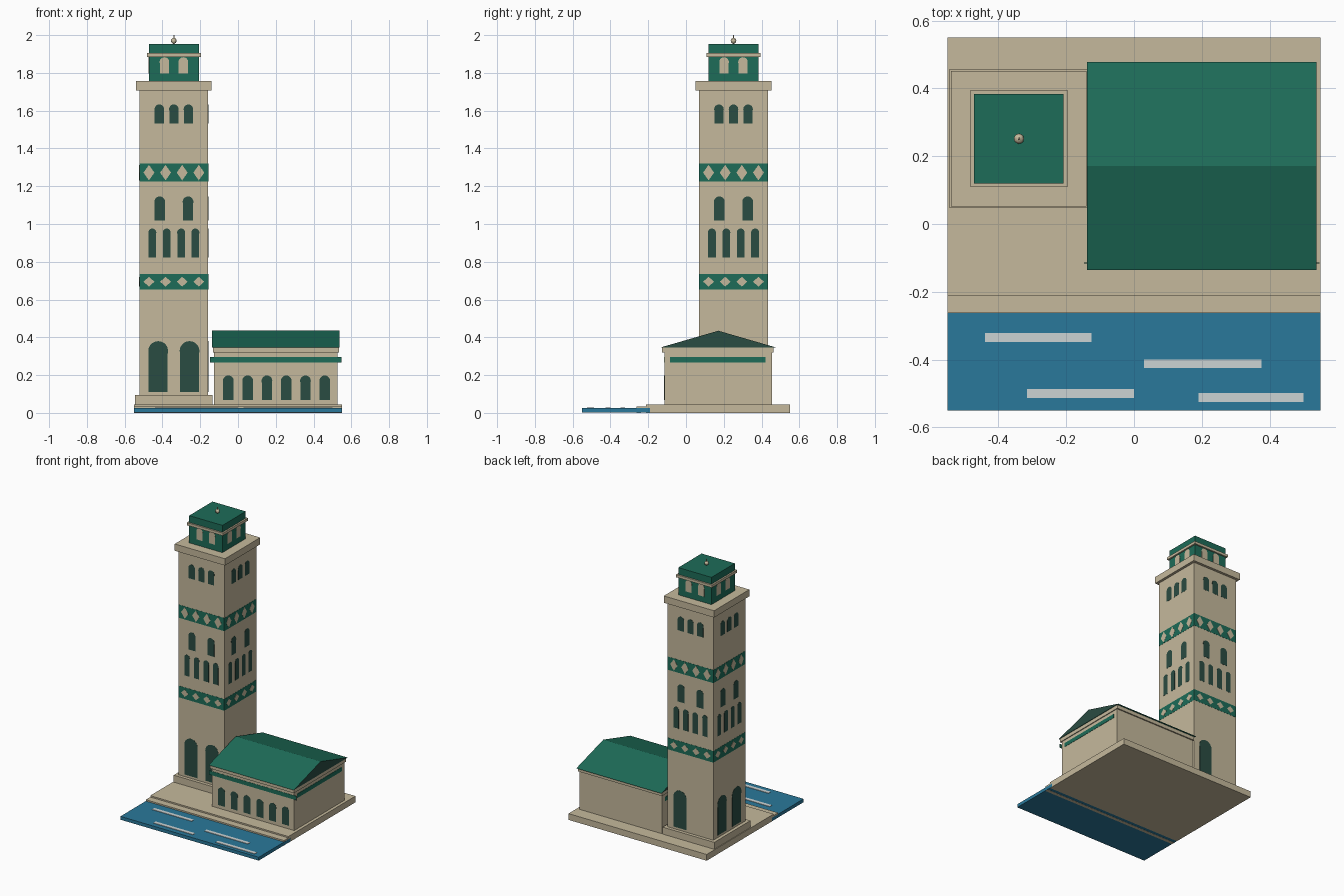
import bpy, bmesh
from math import pi, sin, cos
from mathutils import Matrix, Vector

if "Cube" in bpy.data.objects:
    bpy.data.objects.remove(bpy.data.objects["Cube"])


def material(name, rgb):
    lin = [((c / 255 + 0.055) / 1.055) ** 2.4 for c in rgb] + [1]
    m = bpy.data.materials.new(name)
    m.use_nodes = True
    m.diffuse_color = lin
    bsdf = next(n for n in m.node_tree.nodes if n.type == "BSDF_PRINCIPLED")
    bsdf.inputs["Base Color"].default_value = lin
    return m


STONE = material("sand_stone", (197, 185, 156))
GREEN = material("copper_green", (29, 108, 88))
DARK = material("dark_opening", (42, 76, 66))
WATER = material("water_blue", (42, 121, 155))
FOAM = material("foam_white", (204, 211, 212))


def finish(name, bm, *mats):
    bmesh.ops.recalc_face_normals(bm, faces=bm.faces)
    me = bpy.data.meshes.new(name)
    bm.to_mesh(me)
    bm.free()
    for m in mats:
        me.materials.append(m)
    ob = bpy.data.objects.new(name, me)
    bpy.context.collection.objects.link(ob)
    return ob


def box(name, x, y, z, mat):
    """Box from (min, max) ranges."""
    bm = bmesh.new()
    bmesh.ops.create_cube(bm, size=1)
    for v in bm.verts:
        v.co = [r[0] if c < 0 else r[1] for c, r in zip(v.co, (x, y, z))]
    return finish(name, bm, mat)


def block(name, centre, width, z, mat):
    """Square block about a vertical axis."""
    h = width / 2
    cx, cy = centre
    return box(name, (cx - h, cx + h), (cy - h, cy + h), z, mat)


def arch(u, width, z0, z1):
    """Opening with a round head slightly wider than its jambs."""
    r = width / 2
    start = -0.3
    step = (pi - 2 * start) / 12
    arc = [(u + r * cos(start + step * i), z1 - r + r * sin(start + step * i)) for i in range(13)]
    jamb = r * cos(start)
    return [(u - jamb, z0), (u + jamb, z0)] + arc


def diamond(u, z, w, h):
    return [(u - w, z), (u, z - h), (u + w, z), (u, z + h)]


def strip(width, z0, z1):
    h = width / 2
    return [(-h, z0), (h, z0), (h, z1), (-h, z1)]


def plates(name, outlines, centre, half, mat, sides=range(4), thick=0.001):
    """Thin plates on the chosen sides of a square block, side 0 being the front."""
    bm = bmesh.new()
    for k in sides:
        place = Matrix.Translation((*centre, 0)) @ Matrix.Rotation(k * pi / 2, 4, "Z")
        for pts in outlines:
            verts = [bm.verts.new(place @ Vector((u, -half, z))) for u, z in pts]
            face = bm.faces.new(verts)
            out = bmesh.ops.extrude_face_region(bm, geom=[face])["geom"]
            move = place.to_3x3() @ Vector((0, -thick, 0))
            bmesh.ops.translate(bm, vec=move,
                                verts=[g for g in out if isinstance(g, bmesh.types.BMVert)])
    return finish(name, bm, mat)


# Quay and water
box("quay", (-0.5495, 0.5495), (-0.212, 0.55), (0, 0.045), STONE)
box("quay_step", (-0.5495, 0.5495), (-0.262, -0.2), (0.01, 0.035), STONE)
box("quay_footing", (-0.5495, 0.5495), (-0.262, -0.238), (0, 0.02), STONE)
box("water", (-0.55, 0.55), (-0.55, -0.19), (0.001, 0.025), WATER)
waves = [(-0.44, -0.125, -0.335), (0.03, 0.376, -0.412), (-0.315, 0, -0.5), (0.19, 0.5, -0.512)]
for i, (x0, x1, y) in enumerate(waves):
    box(f"wave_{i + 1}", (x0, x1), (y - 0.013, y + 0.013), (0.024, 0.028), FOAM)

# Tower body
T = (-0.3395, 0.2515)
HALF = 0.1815
block("tower_plinth", T, 0.41, (0.045, 0.095), STONE)
block("tower_shaft", T, 2 * HALF, (0.095, 1.71), STONE)
block("tower_cornice", T, 0.4, (1.708, 1.757), STONE)

# Decorated bands
for name, z0, z1, h in (("lower", 0.653, 0.736, 0.026), ("upper", 1.225, 1.319, 0.041)):
    plates(f"{name}_band", [strip(2 * HALF, z0, z1)], T, HALF, GREEN)
    plates(f"{name}_diamonds",
           [diamond(u, (z0 + z1) / 2, 0.029, h) for u in (-0.132, -0.044, 0.044, 0.132)],
           T, HALF + 0.001, STONE)

# Tower openings
rows = {
    "belfry_windows": ((-0.077, 0, 0.077), 0.051, 1.531, 1.633),
    "middle_windows": ((-0.075, 0.075), 0.057, 1.018, 1.146),
    "gallery_windows": ((-0.114, -0.038, 0.038, 0.114), 0.042, 0.823, 0.976),
}
for name, (us, w, z0, z1) in rows.items():
    plates(name, [arch(u, w, z0, z1) for u in us], T, HALF, DARK)
plates("doors", [arch(u, 0.105, 0.11, 0.38) for u in (-0.083, 0.083)], T, HALF, DARK, (0, 1, 3))
plates("back_door", [arch(-0.083, 0.105, 0.11, 0.38)], T, HALF, DARK, (2,))

# Lantern at the top
block("lantern", T, 0.264, (1.757, 1.89), GREEN)
plates("lantern_windows", [arch(u, 0.051, 1.798, 1.883) for u in (-0.05, 0.05)], T, 0.132, STONE)
block("lantern_ring", T, 0.286, (1.885, 1.904), STONE)
block("lantern_cap", T, 0.264, (1.904, 1.953), GREEN)

# Finial
bm = bmesh.new()
bmesh.ops.create_uvsphere(bm, u_segments=12, v_segments=8, radius=0.015,
                          matrix=Matrix.Translation((*T, 1.97)))
bmesh.ops.create_cone(bm, segments=8, radius1=0.004, radius2=0.003, depth=0.05, cap_ends=True,
                      matrix=Matrix.Translation((*T, 1.975)))
finish("finial", bm, STONE)

# Hall walls, cornice and bands
box("hall_walls", (-0.127, 0.528), (-0.115, 0.455), (0.045, 0.325), STONE)
box("hall_cornice", (-0.133, 0.534), (-0.128, 0.464), (0.32, 0.346), STONE)
box("hall_front_band", (-0.148, 0.547), (-0.1165, -0.114), (0.268, 0.297), GREEN)
for name, x in (("left", (0.524, 0.53)), ("right", (-0.129, -0.123))):
    box(f"hall_{name}_band", x, (-0.085, 0.422), (0.267, 0.296), GREEN)

# Hall windows
H = (0.204, 0.17)
plates("hall_windows", [arch((i - 2.5) * 0.102, 0.057, 0.068, 0.198) for i in range(6)],
       H, 0.285, DARK, (0,))

# Hall roof with dark gables
bm = bmesh.new()
gable = [bm.verts.new((-0.138, y, z)) for y, z in ((-0.136, 0.346), (0.478, 0.346), (0.171, 0.435))]
out = bmesh.ops.extrude_face_region(bm, geom=[bm.faces.new(gable)])["geom"]
bmesh.ops.translate(bm, vec=(0.676, 0, 0),
                    verts=[g for g in out if isinstance(g, bmesh.types.BMVert)])
for f in bm.faces:
    f.normal_update()
    f.material_index = int(abs(f.normal.x) > 0.9)
finish("hall_roof", bm, GREEN, DARK)
